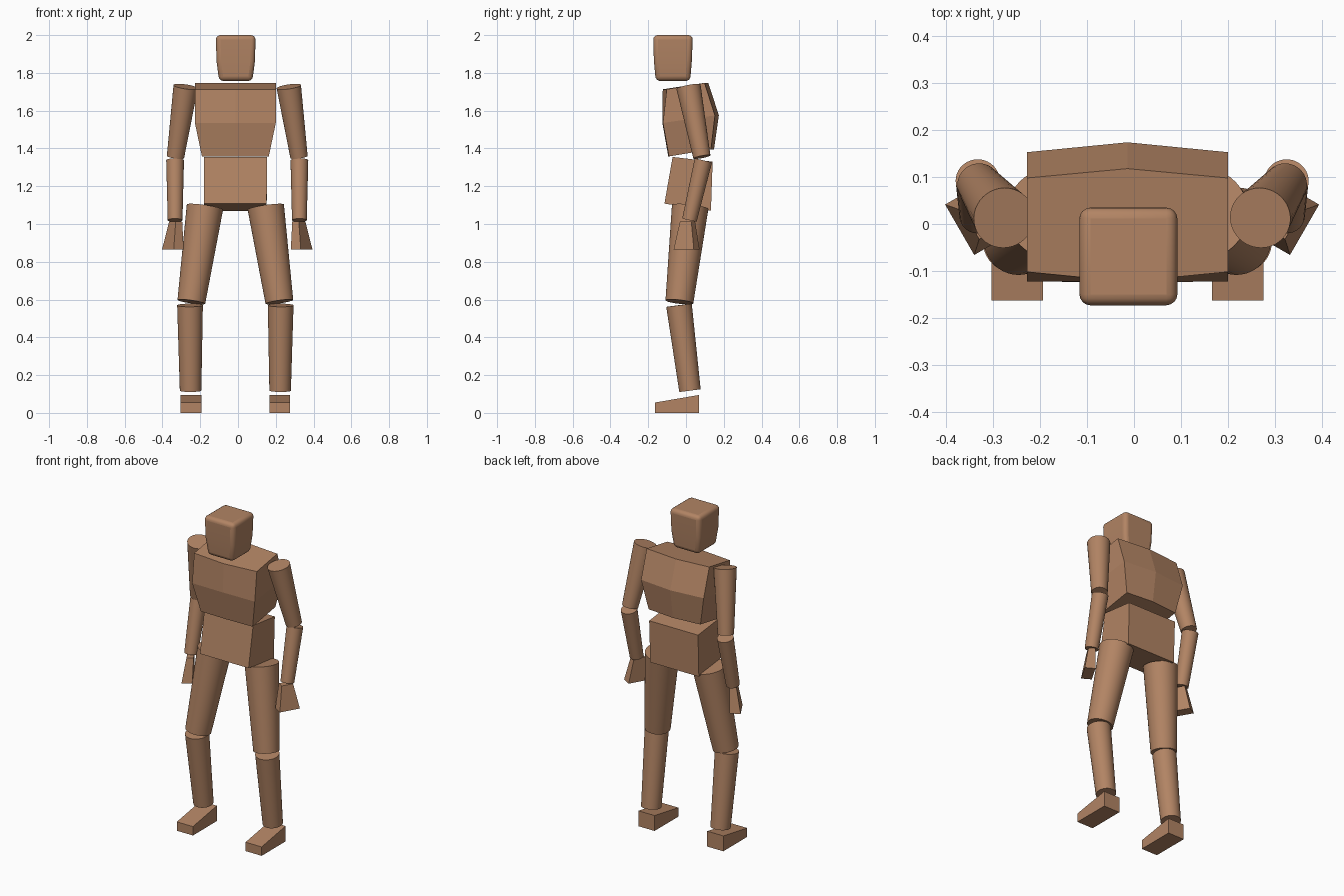
import bpy, bmesh, math
from mathutils import Vector

if "Cube" in bpy.data.objects:
    bpy.data.objects.remove(bpy.data.objects["Cube"])

wood = bpy.data.materials.new("warm brown")
wood.diffuse_color = (0.445, 0.231, 0.127, 1)
wood.use_nodes = True
wood.node_tree.nodes["Principled BSDF"].inputs["Base Color"].default_value = wood.diffuse_color

BODY_X = -0.014   # centre line of trunk and legs
ARM_X = -0.004    # centre line of the arms


def loft(name, rings, bevel=0):
    """Skin a stack of equal rings and cap both ends."""
    bm = bmesh.new()
    loops = [[bm.verts.new(p) for p in ring] for ring in rings]
    n = len(loops[0])
    for a, b in zip(loops, loops[1:]):
        for i in range(n):
            j = (i + 1) % n
            bm.faces.new((a[i], a[j], b[j], b[i]))
    bm.faces.new(loops[0])
    bm.faces.new(loops[-1])
    bmesh.ops.recalc_face_normals(bm, faces=bm.faces)
    mesh = bpy.data.meshes.new(name)
    bm.to_mesh(mesh)
    bm.free()
    ob = bpy.data.objects.new(name, mesh)
    bpy.context.collection.objects.link(ob)
    mesh.materials.append(wood)
    if bevel:
        mod = ob.modifiers.new("rounding", 'BEVEL')
        mod.width = bevel
        mod.segments = 4
        mod.limit_method = 'ANGLE'
        mod.angle_limit = math.radians(40)
    return ob


def smooth(ob, degrees=35):
    bpy.ops.object.select_all(action='DESELECT')
    ob.select_set(True)
    bpy.context.view_layer.objects.active = ob
    bpy.ops.object.shade_smooth_by_angle(angle=math.radians(degrees))


def limb(name, top, r_top, bottom, r_bottom):
    """Tapered round peg whose ends are square to its axis."""
    a, b = Vector(top), Vector(bottom)
    axis = (b - a).normalized()
    u = axis.cross(Vector((0, 1, 0))).normalized()
    v = axis.cross(u)
    angles = [2 * math.pi * i / 40 for i in range(40)]
    smooth(loft(name, [[c + r * (math.cos(t) * u + math.sin(t) * v) for t in angles]
                       for c, r in ((a, r_top), (b, r_bottom))]))


def rect(hx, y0, y1, z0, z1, cx=BODY_X):
    """Four corners, front edge at y0/z0 and back edge at y1/z1."""
    return [(cx - hx, y0, z0), (cx + hx, y0, z0), (cx + hx, y1, z1), (cx - hx, y1, z1)]


# Head: rounded block narrowing to the chin
head = loft("head", [rect(0.088, -0.160, 0.022, 1.757, 1.757, -0.012),
                     rect(0.102, -0.170, 0.031, 1.865, 1.865, -0.012),
                     rect(0.105, -0.174, 0.036, 2.0, 2.0, -0.012)], bevel=0.024)
smooth(head, 40)


# Chest: block with a shallow centre ridge front and back
def chest_ring(hx, front, front_mid, back, back_mid, z_front, z_back):
    return [(BODY_X - hx, front, z_front), (BODY_X, front_mid, z_front),
            (BODY_X + hx, front, z_front), (BODY_X + hx, back, z_back),
            (BODY_X, back_mid, z_back), (BODY_X - hx, back, z_back)]


loft("chest", [chest_ring(0.177, -0.090, -0.094, 0.132, 0.148, 1.358, 1.395),
               chest_ring(0.214, -0.122, -0.125, 0.153, 0.174, 1.535, 1.575),
               chest_ring(0.214, -0.102, -0.123, 0.098, 0.118, 1.713, 1.747)])

# Abdomen: tilted box
loft("abdomen", [rect(0.166, -0.114, 0.132, 1.108, 1.070),
                 rect(0.167, -0.071, 0.141, 1.355, 1.330)])

for side, s in (("left", -1), ("right", 1)):
    def arm(x, y, z):
        return (ARM_X + s * x, y, z)

    def leg(x, y, z):
        return (BODY_X + s * x, y, z)

    # Arms
    limb(side + "_upper_arm", arm(0.273, 0.013, 1.727), 0.065, arm(0.327, 0.084, 1.355), 0.046)
    limb(side + "_forearm", arm(0.329, 0.092, 1.337), 0.047, arm(0.329, 0.018, 1.020), 0.039)

    # Hand: flared wedge turned about its vertical axis
    along, across = Vector((0.50, 0.866)), Vector((-0.866, 0.50))

    def hand_ring(cx, cy, z, length, width):
        pts = []
        for i, j in ((-1, -1), (1, -1), (1, 1), (-1, 1)):
            p = along * (i * length / 2) + across * (j * width / 2)
            pts.append(arm(cx + p.x, cy + p.y, z))
        return pts

    loft(side + "_hand", [hand_ring(0.341, 0.003, 0.864, 0.124, 0.061),
                          hand_ring(0.326, 0.008, 1.012, 0.070, 0.040)])

    # Legs
    limb(side + "_thigh", leg(0.161, 0.022, 1.090), 0.097, leg(0.233, -0.035, 0.588), 0.074)
    limb(side + "_shin", leg(0.240, -0.037, 0.570), 0.068, leg(0.237, 0.021, 0.118), 0.057)

    # Foot: wedge sloping down to the toe
    foot_x = BODY_X + s * 0.235
    loft(side + "_foot", [rect(0.055, -0.163, 0.070, 0, 0, foot_x),
                          rect(0.055, -0.163, 0.070, 0.055, 0.095, foot_x)])
